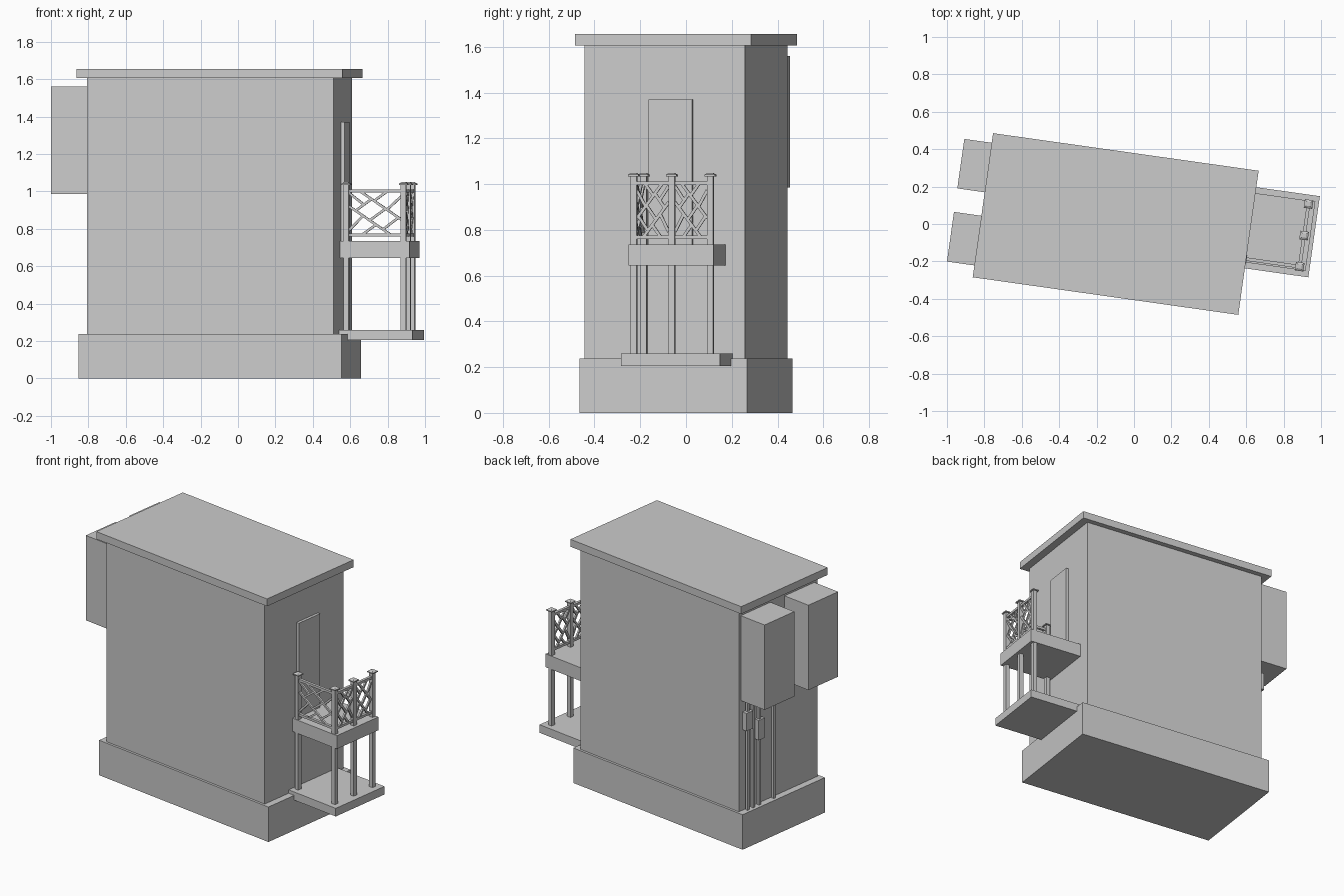
import bpy, bmesh, math
from mathutils import Matrix, Vector

if "Cube" in bpy.data.objects:
    bpy.data.objects.remove(bpy.data.objects["Cube"])

# Whole building is turned slightly about z
M = Matrix.Translation((-0.098, 0, 0)) @ Matrix.Rotation(math.radians(-8.05), 4, 'Z')


def finish(name, bm):
    me = bpy.data.meshes.new(name)
    bm.to_mesh(me)
    bm.free()
    ob = bpy.data.objects.new(name, me)
    ob.matrix_world = M
    bpy.context.collection.objects.link(ob)
    return ob


def add_box(bm, x0, x1, y0, y1, z0, z1):
    m = Matrix.Translation(((x0 + x1) / 2, (y0 + y1) / 2, (z0 + z1) / 2))
    bmesh.ops.create_cube(bm, size=1, matrix=m @ Matrix.Diagonal((x1 - x0, y1 - y0, z1 - z0, 1)))


def box(name, *b):
    bm = bmesh.new()
    add_box(bm, *b)
    return finish(name, bm)


def add_bar(bm, a, b, w, d):
    """Square bar from a to b in a vertical plane."""
    a, b = Vector(a), Vector(b)
    ax = (b - a).normalized()
    side = ax.cross(Vector((0, 0, 1))).normalized()
    up = side.cross(ax)
    rot = Matrix((ax, side, up)).transposed().to_4x4()
    bmesh.ops.create_cube(bm, size=1, matrix=Matrix.Translation((a + b) / 2) @ rot
                          @ Matrix.Diagonal(((b - a).length, d, w, 1)))


# Main masses
box("foundation", -0.711, 0.711, -0.37, 0.37, 0, 0.237)
box("building_body", -0.665, 0.665, -0.354, 0.354, 0.237, 1.605)
box("roof_slab", -0.717, 0.717, -0.389, 0.389, 1.605, 1.655)

# Cabinets hung on the left wall
for i, (a, b) in enumerate(((0.07, 0.337), (-0.325, -0.057))):
    box(f"wall_cabinet_{i}", -0.865, -0.66, a, b, 0.985, 1.56)

# Conduits and meter boxes below the cabinets
for i, v in enumerate((0.295, 0.245, 0.19, 0.06)):
    box(f"conduit_{i}", -0.69, -0.672, v - 0.008, v + 0.008, 0.237, 0.99)
box("meter_box_0", -0.702, -0.668, 0.265, 0.325, 0.785, 0.905)
box("meter_box_1", -0.702, -0.668, 0.16, 0.215, 0.685, 0.82)

# Door, balcony and lower platform on the right wall
box("door", 0.66, 0.684, -0.068, 0.124, 0.735, 1.37)
box("balcony_slab", 0.65, 1.04, -0.106, 0.268, 0.645, 0.735)
box("lower_platform", 0.65, 1.06, -0.138, 0.30, 0.205, 0.26)

# Posts with flared caps
posts = [(0.697, -0.088), (1.006, -0.088), (1.006, 0.08), (1.006, 0.25)]
for i, (u, v) in enumerate(posts):
    bm = bmesh.new()
    add_box(bm, u - 0.014, u + 0.014, v - 0.014, v + 0.014, 0.26, 1.035)
    add_box(bm, u - 0.023, u + 0.023, v - 0.023, v + 0.023, 1.034, 1.041)
    bmesh.ops.create_cone(bm, cap_ends=True, segments=4, radius1=0.0325, radius2=0.015, depth=0.008,
                          matrix=Matrix.Translation((u, v, 1.045)) @ Matrix.Rotation(math.pi / 4, 4, 'Z'))
    finish(f"balcony_post_{i}", bm)

# Herringbone lattice, as segments in panel coordinates 0..1
lattice = [((0, .65), (.8, 0)), ((.2, 1), (1, .35)),
           ((.13, .55), (.43, .81)), ((.4, .33), (.7, .59)), ((.65, .12), (.95, .39)),
           ((0, .1), (.27, .43)), ((.25, 0), (.52, .23)),
           ((.48, .77), (.75, 1)), ((.73, .57), (1, .87)), ((0, .95), (.28, .69))]
Z0, Z1 = 0.768, 1.003


def railing(name, a, b):
    a, b = Vector((*a, 0)), Vector((*b, 0))
    bm = bmesh.new()
    for z in (Z0, Z1):
        add_bar(bm, a + Vector((0, 0, z)), b + Vector((0, 0, z)), 0.016, 0.018)
    g = (b - a).normalized() * 0.014
    p, q = a + g, b - g
    for s, t in lattice:
        ends = [p.lerp(q, k) + Vector((0, 0, Z0 + (Z1 - Z0) * h)) for k, h in (s, t)]
        add_bar(bm, *ends, 0.013, 0.012)
    finish(name, bm)


railing("railing_front", posts[0], posts[1])
railing("railing_end_near", posts[2], posts[1])
railing("railing_end_far", posts[2], posts[3])
